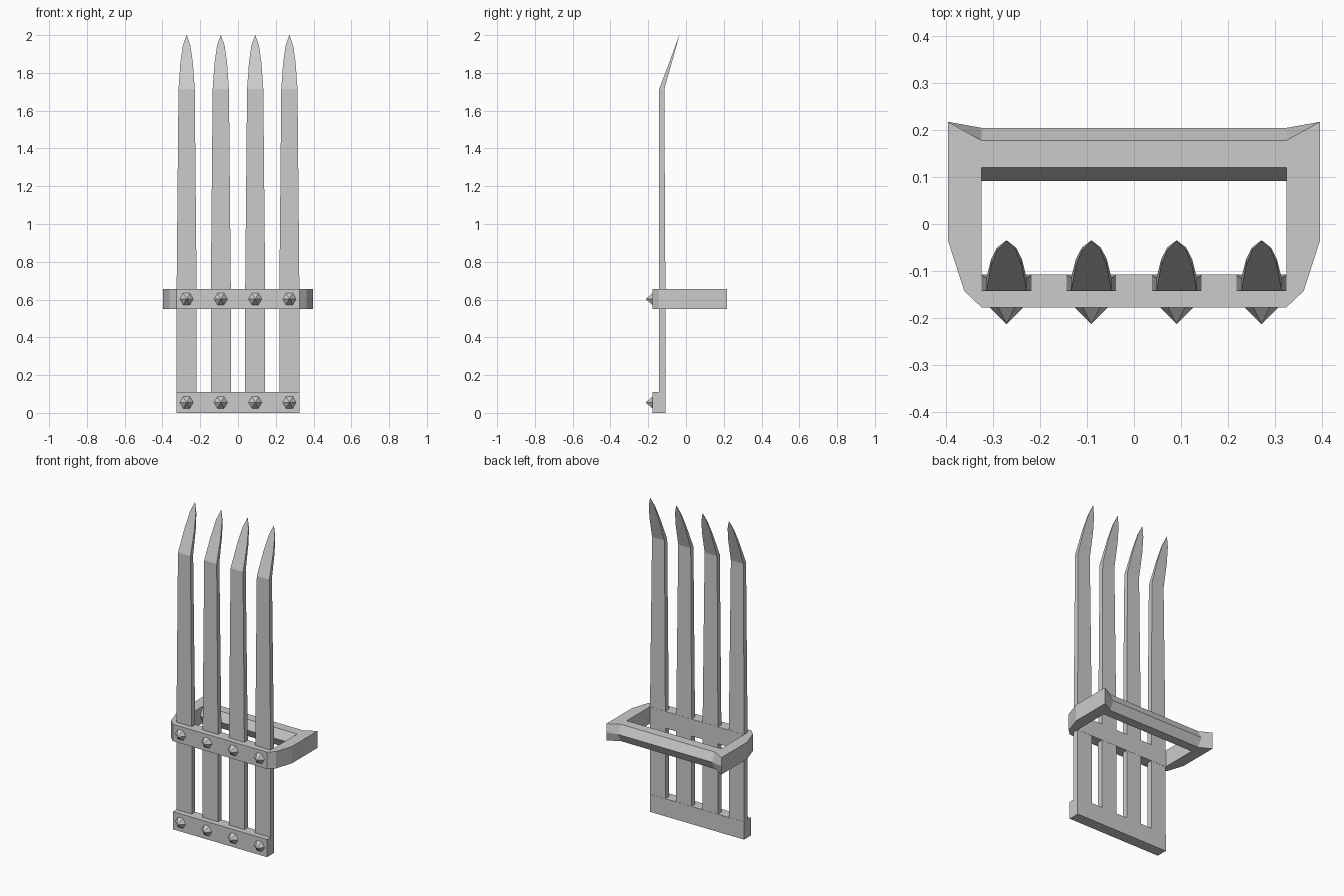
import bpy, bmesh, math
from mathutils import Matrix

cube = bpy.data.objects.get("Cube")
if cube:
    bpy.data.objects.remove(cube, do_unlink=True)

steel = bpy.data.materials.new("grey steel")
steel.use_nodes = True
GREY = (0.6, 0.6, 0.6, 1)
steel.diffuse_color = GREY
steel.node_tree.nodes["Principled BSDF"].inputs["Base Color"].default_value = GREY


def finish(name, bm):
    bmesh.ops.remove_doubles(bm, verts=bm.verts, dist=1e-5)
    bmesh.ops.recalc_face_normals(bm, faces=bm.faces)
    mesh = bpy.data.meshes.new(name)
    bm.to_mesh(mesh)
    bm.free()
    mesh.materials.append(steel)
    bpy.context.collection.objects.link(bpy.data.objects.new(name, mesh))


def loft(name, sections, closed=False):
    """Skin a list of equal-length point loops; cap the ends unless closed."""
    bm = bmesh.new()
    rings = [[bm.verts.new(p) for p in s] for s in sections]
    pairs = list(zip(rings, rings[1:]))
    if closed:
        pairs.append((rings[-1], rings[0]))
    else:
        bm.faces.new(rings[0])
        bm.faces.new(rings[-1])
    n = len(rings[0])
    for a, b in pairs:
        for i in range(n):
            j = (i + 1) % n
            bm.faces.new((a[i], a[j], b[j], b[i]))
    bmesh.ops.dissolve_degenerate(bm, dist=1e-5, edges=bm.edges)
    finish(name, bm)


# Blades: height, half width, front y, back y
BLADE = [(0, .053, -.143, -.109), (.65, .053, -.143, -.109),
         (1.715, .043, -.142, -.115), (1.855, .033, -.089, -.075),
         (1.945, .02, -.056, -.05), (2, .0005, -.036, -.035)]
COLUMNS = [-.272, -.091, .091, .272]
for k, x in enumerate(COLUMNS):
    loft(f"blade_{k + 1}", [[(x - w, f, z), (x + w, f, z), (x + w, b, z), (x - w, b, z)]
                            for z, w, f, b in BLADE])

# Base plate joining the blade roots
loft("base_plate", [[(-.325, -.178, z), (.325, -.178, z), (.325, -.108, z), (-.325, -.108, z)]
                    for z in (0, .11)])

# Hand guard ring: outer flat, outer ridge, inner flat, inner ridge (x, y)
Z_LOW, Z_MID, Z_TOP = .55, .602, .655
front = ((.325, -.178), (.325, -.178), (.325, -.108), (.325, -.108))
chamfer = ((.362, -.143), (.362, -.143), (.325, -.108), (.325, -.108))
side = ((.397, -.035), (.397, -.035), (.325, -.035), (.325, -.035))
corner = ((.397, .218), (.397, .218), (.325, .12), (.325, .092))
grip = ((.325, .178), (.325, .205), (.325, .12), (.325, .092))


def guard_section(station, sign):
    (of, om, nf, nm) = [(sign * x, y) for x, y in station]
    return [(*of, Z_TOP), (*om, Z_MID), (*of, Z_LOW),
            (*nf, Z_LOW), (*nm, Z_MID), (*nf, Z_TOP)]


half = [front, chamfer, side, corner, grip]
loft("hand_guard", [guard_section(s, 1) for s in half]
     + [guard_section(s, -1) for s in reversed(half)], closed=True)

# Six-sided pointed studs on both bars
for row, z in (("base", .055), ("guard", .603)):
    for k, x in enumerate(COLUMNS):
        bm = bmesh.new()
        turn = Matrix.Rotation(math.pi / 2, 4, 'X') @ Matrix.Rotation(math.pi / 6, 4, 'Z')
        bmesh.ops.create_cone(bm, cap_ends=True, segments=6, radius1=.037, radius2=0,
                              depth=.037, matrix=Matrix.Translation((x, -.195, z)) @ turn)
        finish(f"{row}_stud_{k + 1}", bm)
